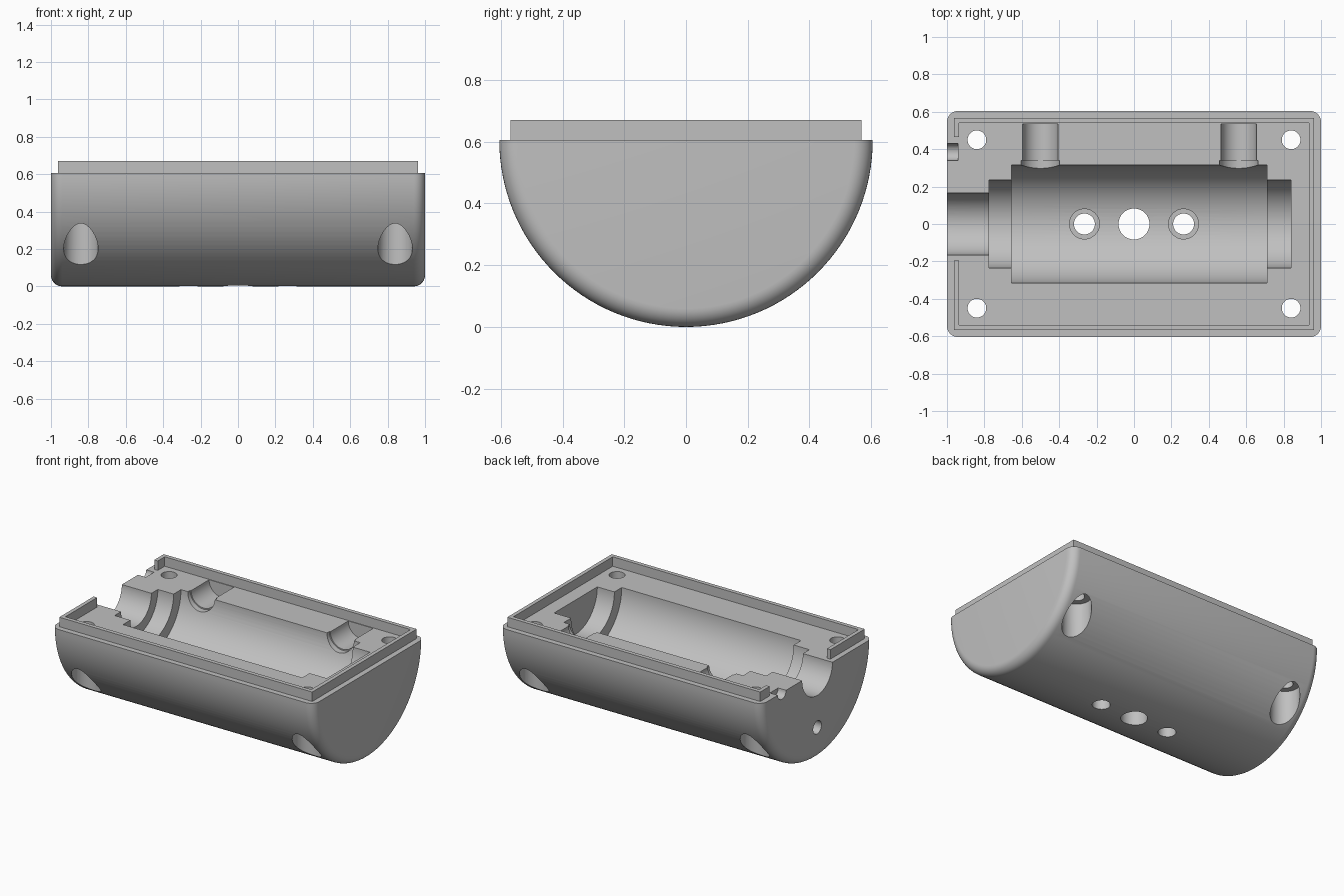
import bpy, bmesh, math
from mathutils import Matrix, Vector

cube = bpy.data.objects.get("Cube")
if cube:
    bpy.data.objects.remove(cube)

AXIS = 0.605   # height of the parting plane and of the bore axis

grey = bpy.data.materials.new("light_grey")
grey.use_nodes = True
colour = (0.53, 0.53, 0.53, 1)
grey.diffuse_color = colour
grey.node_tree.nodes["Principled BSDF"].inputs["Base Color"].default_value = colour


def add_object(name, bm):
    bmesh.ops.remove_doubles(bm, verts=bm.verts, dist=1e-5)
    bmesh.ops.recalc_face_normals(bm, faces=bm.faces)
    mesh = bpy.data.meshes.new(name)
    bm.to_mesh(mesh)
    bm.free()
    mesh.materials.append(grey)
    obj = bpy.data.objects.new(name, mesh)
    bpy.context.collection.objects.link(obj)
    return obj


def revolve(name, profile, sweep, steps):
    """Turn (x, radius) points about the long axis, starting from the +y side."""
    bm = bmesh.new()
    verts = [bm.verts.new((x, r, AXIS)) for x, r in profile]
    edges = [bm.edges.new(pair) for pair in zip(verts, verts[1:])]
    bmesh.ops.spin(bm, geom=verts + edges, cent=(0, 0, AXIS), axis=(1, 0, 0),
                   angle=sweep, steps=steps)
    bmesh.ops.remove_doubles(bm, verts=bm.verts, dist=1e-5)
    bmesh.ops.holes_fill(bm, edges=[e for e in bm.edges if e.is_boundary], sides=0)
    return add_object(name, bm)


def rod(name, start, end, radius, segments=48):
    start, end = Vector(start), Vector(end)
    turn = (end - start).to_track_quat('Z', 'Y').to_matrix().to_4x4()
    bm = bmesh.new()
    bmesh.ops.create_cone(bm, cap_ends=True, segments=segments, radius1=radius,
                          radius2=radius, depth=(end - start).length,
                          matrix=Matrix.Translation((start + end) / 2) @ turn)
    return add_object(name, bm)


# Half-round shell with rounded end rims
fillet = 0.06
rim = [(1 - fillet + fillet * math.cos(a), AXIS - fillet + fillet * math.sin(a))
       for a in (math.pi / 2 * i / 8 for i in range(9))]
profile = [(-1, 0)] + [(-x, r) for x, r in rim] + rim[::-1] + [(1, 0)]
shell = revolve("shell", profile, -math.pi, 64)

# Stepped bore, open at the -x end
cutters = [revolve("bore_cutter", [(-1.2, 0), (-1.2, 0.165), (-0.775, 0.165), (-0.775, 0.235),
                                   (-0.655, 0.235), (-0.655, 0.315), (0.71, 0.315),
                                   (0.71, 0.235), (0.84, 0.235), (0.84, 0)],
                   2 * math.pi, 96)]

# Side pockets with a slightly wider mouth
for x in (-0.5, 0.56):
    cutters.append(rod("pocket_cutter", (x, 0.1, AXIS), (x, 0.535, AXIS), 0.095))
    cutters.append(rod("pocket_mouth_cutter", (x, 0.1, AXIS), (x, 0.34, AXIS), 0.103))

# Corner screw holes, counterbored from below
for x in (-0.84, 0.84):
    for y in (-0.45, 0.45):
        cutters.append(rod("screw_hole_cutter", (x, y, -0.1), (x, y, 0.8), 0.05))
        cutters.append(rod("counterbore_cutter", (x, y, -0.1), (x, y, 0.36), 0.092))

# Row of holes through the bottom
cutters.append(rod("centre_hole_cutter", (0, 0, -0.1), (0, 0, AXIS), 0.083))
for x in (-0.265, 0.265):
    cutters.append(rod("small_hole_cutter", (x, 0, -0.1), (x, 0, AXIS), 0.056))
    cutters.append(rod("small_hole_seat_cutter", (x, 0, 0.12), (x, 0, AXIS), 0.08))

# Pin sockets in the open end
for y, z in ((0.385, AXIS), (0, AXIS - 0.385)):
    cutters.append(rod("pin_socket_cutter", (-1.1, y, z), (-0.94, y, z), 0.045, 32))

for cutter in cutters:
    cutter.hide_render = True
    mod = shell.modifiers.new(cutter.name, 'BOOLEAN')
    mod.operation, mod.solver, mod.object = 'DIFFERENCE', 'EXACT', cutter
graph = bpy.context.evaluated_depsgraph_get()
cut_mesh = bpy.data.meshes.new_from_object(shell.evaluated_get(graph))
shell.modifiers.clear()
shell.data = cut_mesh
for cutter in cutters:
    bpy.data.objects.remove(cutter)

# Locating lip: a thin wall following the rim, with a gap at the open end
outer, inner = (0.963, 0.568), (0.936, 0.54)
gap_low, gap_high = -0.195, 0.465


def lip_path(size):
    x, y = size
    return [(-x, gap_high), (-x, y), (x, y), (x, -y), (-x, -y), (-x, gap_low)]


bm = bmesh.new()
rows = [[bm.verts.new((x, y, AXIS)) for x, y in lip_path(s)] for s in (outer, inner)]
for i in range(5):
    bm.faces.new((rows[0][i], rows[0][i + 1], rows[1][i + 1], rows[1][i]))
raised = bmesh.ops.extrude_face_region(bm, geom=bm.faces[:])["geom"]
bmesh.ops.translate(bm, vec=(0, 0, 0.065),
                    verts=[g for g in raised if isinstance(g, bmesh.types.BMVert)])
lip = add_object("locating_lip", bm)

# Smooth curves, keep crisp edges
bpy.ops.object.select_all(action='DESELECT')
for obj in (shell, lip):
    obj.select_set(True)
bpy.context.view_layer.objects.active = shell
bpy.ops.object.shade_smooth_by_angle(angle=math.radians(30))
